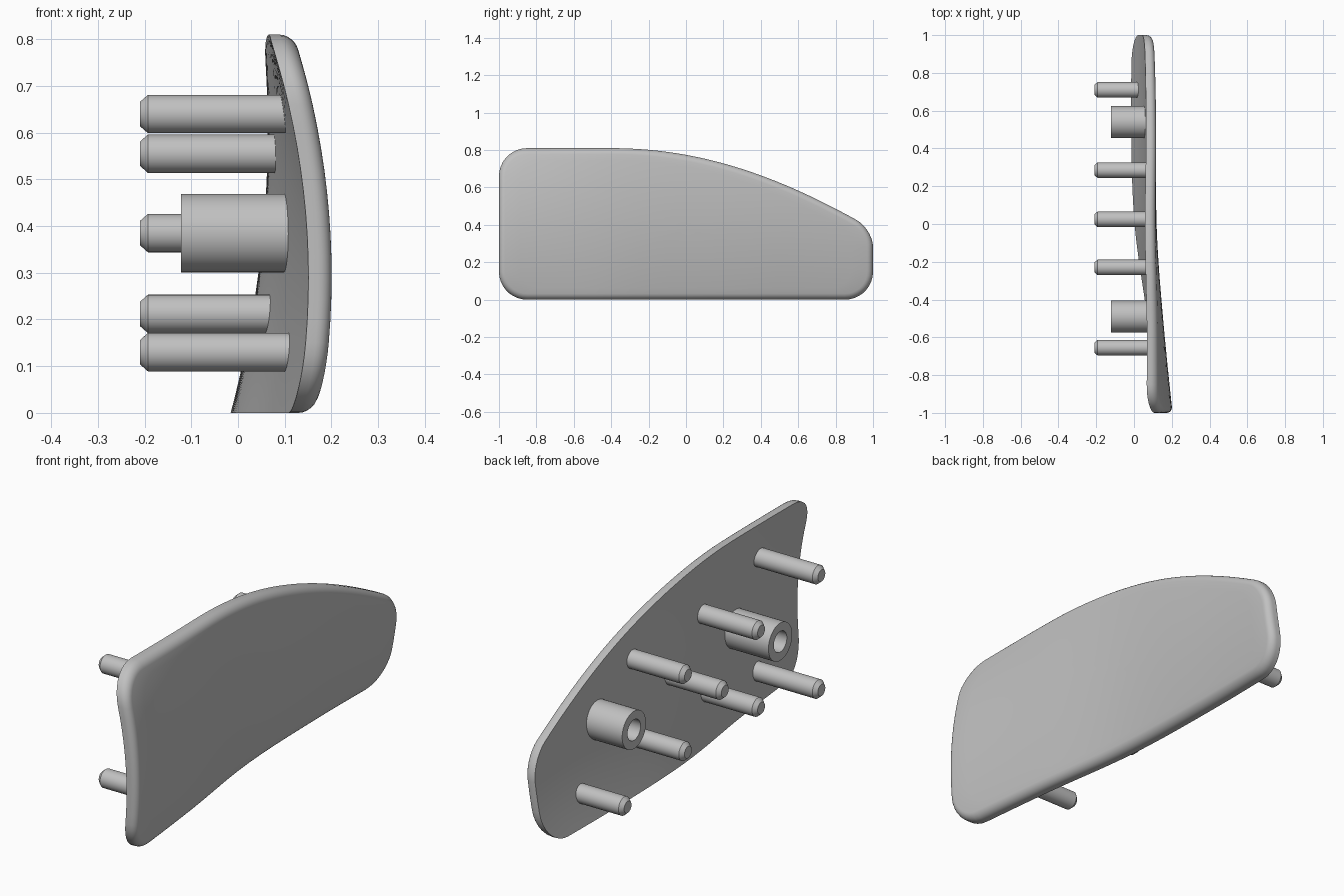
import bpy, bmesh, math
from mathutils import Vector
from mathutils.geometry import interpolate_bezier

if "Cube" in bpy.data.objects:
    bpy.data.objects.remove(bpy.data.objects["Cube"], do_unlink=True)

grey = bpy.data.materials.new("plain grey")
grey.use_nodes = True
colour = (0.53, 0.53, 0.53, 1)
grey.diffuse_color = colour
grey.node_tree.nodes["Principled BSDF"].inputs["Base Color"].default_value = colour

THICK, ROUND, TIP = 0.053, 0.032, -0.21

# inner face offset at the bottom, middle and top, at five stations along y
LOW = [0.125, 0.07, 0.003, -0.015, -0.012]
MID = [0.147, 0.101, 0.061, 0.055, 0.056]
TOP = [0.07, 0.069, 0.056, 0.056, 0.05]


def spline(vals, y):
    """Smooth curve through evenly spaced stations from y = -1 to 1."""
    v = [2 * vals[0] - vals[1]] + vals + [2 * vals[-1] - vals[-2]]
    s = min(max((y + 1) * 2, 0), 4)
    i = min(int(s), 3)
    t = s - i
    a, b, c, d = v[i:i + 4]
    return b + t * ((c - a) + t * ((2*a - 5*b + 4*c - d) + t * (3*(b - c) + d - a))) / 2


def inner_x(y, z):
    low, mid, top = (spline(v, y) for v in (LOW, MID, TOP))
    s = z / 0.4
    return low + s * (mid - low) + s * (s - 1) * (top - 2 * mid + low) / 2


def bend(p0, corner, p1, k=0.552):
    """Rounded corner from p0 to p1."""
    p0, c, p1 = Vector(p0), Vector(corner), Vector(p1)
    return interpolate_bezier(p0, p0.lerp(c, k), p1.lerp(c, k), p1, 10)


def make_object(name, bm):
    bmesh.ops.recalc_face_normals(bm, faces=bm.faces)
    mesh = bpy.data.meshes.new(name)
    bm.to_mesh(mesh)
    bm.free()
    mesh.materials.append(grey)
    ob = bpy.data.objects.new(name, mesh)
    bpy.context.collection.objects.link(ob)
    bpy.ops.object.select_all(action='DESELECT')
    ob.select_set(True)
    bpy.context.view_layer.objects.active = ob
    bpy.ops.object.shade_smooth_by_angle(angle=math.radians(35))
    return ob


def outline():
    """Plate outline in (y, z), counter-clockwise, with even spacing."""
    key = bend((-1, 0.15), (-1, 0), (-0.85, 0))
    key += bend((0.85, 0), (1, 0), (1, 0.15))
    key += bend((1, 0.28), (1, 0.378), (0.91, 0.427))
    key += interpolate_bezier(Vector((0.91, 0.427)), Vector((0.51, 0.647)),
                              Vector((0.1, 0.81)), Vector((-0.4, 0.81)), 30)[1:]
    key += bend((-0.85, 0.81), (-1, 0.81), (-1, 0.66))
    pts = []
    for a, b in zip(key, key[1:] + key[:1]):
        n = max(1, math.ceil((b - a).length / 0.05))
        pts += [a.lerp(b, i / n) for i in range(n)]
    return [Vector((p.x, p.y)) for p in pts]


def inset(pts, d):
    out = []
    for i, p in enumerate(pts):
        t = (pts[(i + 1) % len(pts)] - pts[i - 1]).normalized()
        out.append(p + Vector((-t.y, t.x)) * d)
    return out


def bridge(bm, a, b):
    for i in range(len(a)):
        j = (i + 1) % len(a)
        bm.faces.new((a[i], a[j], b[j], b[i]))


# twisted plate: concentric rings over the inner face, rim and outer face
bm = bmesh.new()
edge = outline()
centre = Vector((0, 0.38))
scales = [k / 12 for k in range(1, 12)]


def ring(pts, dx):
    return [bm.verts.new((inner_x(p.x, p.y) + dx, p.x, p.y)) for p in pts]


rings = [ring([centre.lerp(p, s) for p in edge], 0) for s in scales]
rings.append(ring(edge, 0))
for step in range(7):
    a = math.pi / 2 * step / 6
    rings.append(ring(inset(edge, ROUND * (1 - math.cos(a))),
                      THICK - ROUND + ROUND * math.sin(a)))
face_edge = inset(edge, ROUND)
for s in reversed(scales):
    rings.append(ring([centre.lerp(p, s) for p in face_edge], THICK))
for a, b in zip(rings, rings[1:]):
    bridge(bm, a, b)
for loop, dx in ((rings[0], 0), (rings[-1], THICK)):
    hub = ring([centre], dx)[0]
    for i in range(len(loop)):
        bm.faces.new((loop[i - 1], loop[i], hub))
make_object("curved_plate", bm)


def lathe(name, y, z, profile, closed=False, sides=40):
    """Turn a list of (x, radius) about an axis along x."""
    bm = bmesh.new()
    loops = []
    for x, r in profile:
        angles = [2 * math.pi * i / sides for i in range(sides)]
        loops.append([bm.verts.new((x, y + r * math.cos(a), z + r * math.sin(a)))
                      for a in angles])
    for a, b in zip(loops, loops[1:]):
        bridge(bm, a, b)
    if closed:
        bridge(bm, loops[-1], loops[0])
    else:
        bm.faces.new(loops[0])
        bm.faces.new(loops[-1])
    return make_object(name, bm)


# locating pins with chamfered tips
pins = [(-0.655, 0.64), (-0.655, 0.13), (-0.23, 0.555), (-0.23, 0.212),
        (0.025, 0.385), (0.285, 0.555), (0.285, 0.212), (0.71, 0.13)]
for n, (y, z) in enumerate(pins, 1):
    root = inner_x(y, z) + 0.02
    lathe(f"pin_{n}", y, z, [(root, 0.041), (TIP + 0.017, 0.041), (TIP, 0.026)])

# hollow bosses
for name, y in (("front_boss", -0.49), ("rear_boss", 0.54)):
    root = inner_x(y, 0.385) + 0.025
    lathe(name, y, 0.385, [(root, 0.084), (-0.122, 0.084),
                           (-0.122, 0.046), (root, 0.046)], closed=True)
